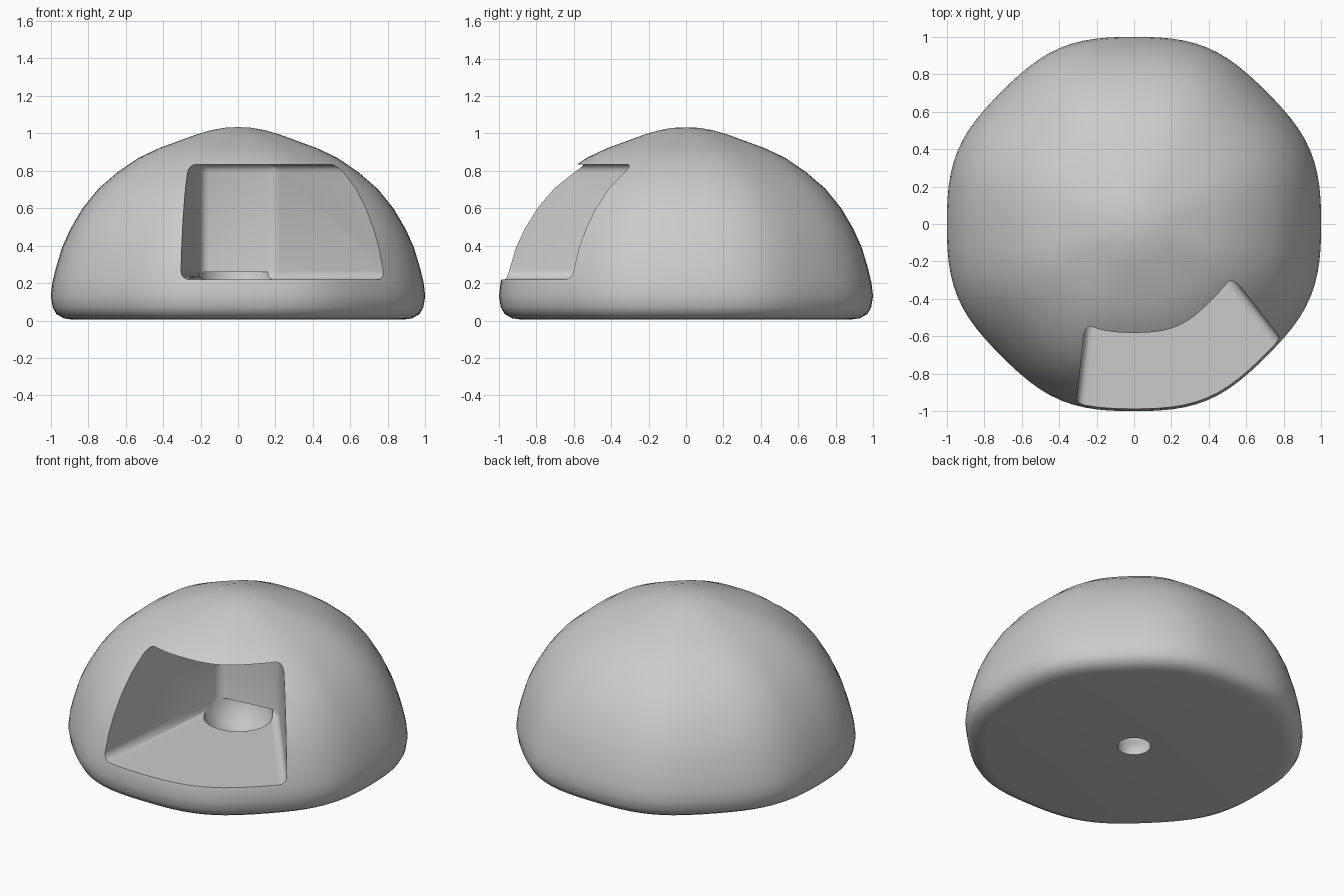
import bpy, bmesh, math

if "Cube" in bpy.data.objects:
    bpy.data.objects.remove(bpy.data.objects["Cube"], do_unlink=True)

grey = bpy.data.materials.new("plain_grey")
grey.use_nodes = True
grey.diffuse_color = (0.6, 0.6, 0.6, 1)
grey.node_tree.nodes["Principled BSDF"].inputs["Base Color"].default_value = (0.6, 0.6, 0.6, 1)


def finish(name, bm):
    bmesh.ops.recalc_face_normals(bm, faces=bm.faces)
    mesh = bpy.data.meshes.new(name)
    bm.to_mesh(mesh)
    bm.free()
    mesh.materials.append(grey)
    obj = bpy.data.objects.new(name, mesh)
    bpy.context.collection.objects.link(obj)
    return obj


def lathe(name, profile, sides, wobble=0.0):
    """Closed solid of revolution, with an optional soft eight-cornered outline."""
    bm = bmesh.new()
    rings = []
    for r, z in profile:
        ring = []
        for i in range(sides):
            a = math.tau * i / sides
            s = r * (1 + wobble * (1 - math.cos(8 * a)))
            ring.append(bm.verts.new((s * math.cos(a), s * math.sin(a), z)))
        rings.append(ring)
    for low, high in zip(rings, rings[1:]):
        for i in range(sides):
            j = (i + 1) % sides
            bm.faces.new((low[i], low[j], high[j], high[i]))
    bm.faces.new(rings[0][::-1])
    bm.faces.new(rings[-1])
    return finish(name, bm)


# Dome body with a rounded foot
dome = lathe("dome", [
    (0.88, 0.005), (0.93, 0.012), (0.97, 0.035), (0.99, 0.07), (1.0, 0.13),
    (0.992, 0.2), (0.973, 0.28), (0.94, 0.39), (0.895, 0.49), (0.83, 0.6),
    (0.745, 0.705), (0.64, 0.795), (0.53, 0.87), (0.42, 0.922), (0.31, 0.962),
    (0.22, 0.995), (0.14, 1.018), (0.07, 1.03), (0.015, 1.033)], 96, 0.01)

# Tapered niche, open to the front and turned a little to one side
bm = bmesh.new()
plan = [(-0.335, -1.25), (-0.2, 0.1), (0.2, 0.14), (1.28, -1.25)]
floor = bm.faces.new([bm.verts.new((x, y, 0.22)) for x, y in plan])
top = bmesh.ops.extrude_face_region(bm, geom=[floor])
for v in top["geom"]:
    if isinstance(v, bmesh.types.BMVert):
        v.co.z = 0.835
bmesh.ops.bevel(bm, geom=bm.edges[:], offset=0.045, segments=4, profile=0.5, affect='EDGES')
niche = finish("niche_cutter", bm)

# Dished hollow in the floor leading to the round hole underneath
dish = lathe("floor_hole_cutter", [
    (0.1, -0.1), (0.1, 0.05), (0.115, 0.08), (0.15, 0.12), (0.2, 0.19), (0.21, 0.26)], 32)

for cutter in (niche, dish):
    cutter.hide_render = True
    mod = dome.modifiers.new(cutter.name, 'BOOLEAN')
    mod.operation = 'DIFFERENCE'
    mod.solver = 'EXACT'
    mod.object = cutter

# Bake the cuts, then smooth the surface while keeping the niche edges crisp
bpy.ops.object.select_all(action='DESELECT')
dome.select_set(True)
bpy.context.view_layer.objects.active = dome
bpy.ops.object.convert(target='MESH')
for cutter in (niche, dish):
    bpy.data.objects.remove(cutter, do_unlink=True)
bpy.ops.object.shade_smooth_by_angle(angle=math.radians(38))
